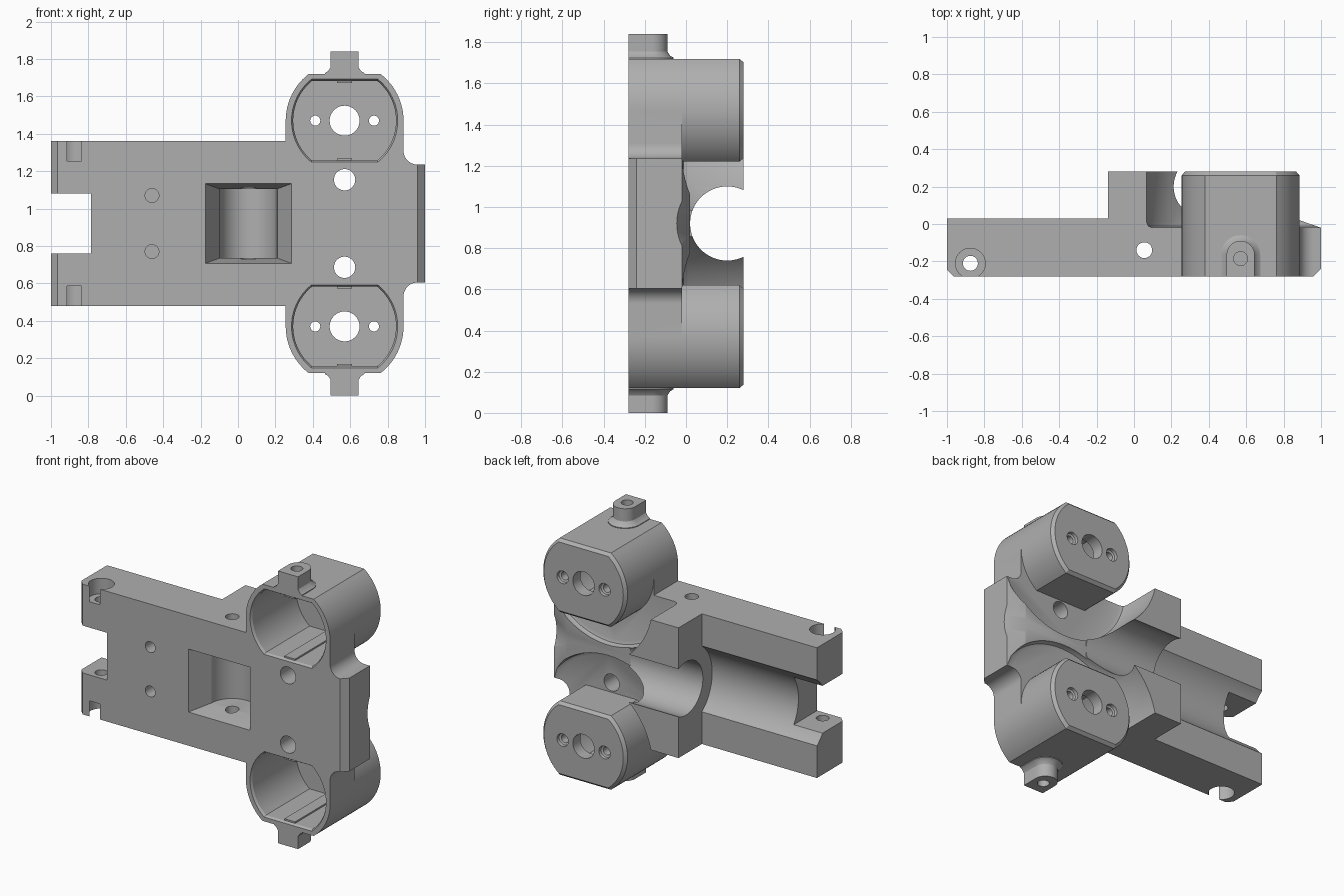
import bpy, bmesh, math

cube = bpy.data.objects.get("Cube")
if cube:
    bpy.data.objects.remove(cube, do_unlink=True)

grey = bpy.data.materials.new("machined grey")
grey.use_nodes = True
tone = (0.43, 0.43, 0.43, 1)
grey.diffuse_color = tone
grey.node_tree.nodes["Principled BSDF"].inputs["Base Color"].default_value = tone

MID = 0.92                     # mirror height
FRONT, BACK = -0.28, 0.28
CUP_X, CUP_DZ = 0.57, 0.55     # cup axis, offset from the mirror height


def loft(name, axis, rings):
    """Solid through rings of 2D points, each placed at a position on the axis."""
    place = {"x": lambda p, t: (t, p[0], p[1]),
             "y": lambda p, t: (p[0], t, p[1]),
             "z": lambda p, t: (p[0], p[1], t)}[axis]
    bm = bmesh.new()
    loops = [[bm.verts.new(place(p, t)) for p in pts] for t, pts in rings]
    n = len(loops[0])
    for a, b in zip(loops, loops[1:]):
        for i in range(n):
            j = (i + 1) % n
            bm.faces.new((a[i], a[j], b[j], b[i]))
    bm.faces.new(loops[0])
    bm.faces.new(loops[-1])
    bmesh.ops.recalc_face_normals(bm, faces=bm.faces)
    me = bpy.data.meshes.new(name)
    bm.to_mesh(me)
    bm.free()
    me.materials.append(grey)
    ob = bpy.data.objects.new(name, me)
    bpy.context.collection.objects.link(ob)
    return ob


def prism(name, axis, pts, a, b):
    return loft(name, axis, [(a, pts), (b, pts)])


def rect(u0, u1, v0, v1):
    return [(u0, v0), (u1, v0), (u1, v1), (u0, v1)]


def arc(u, v, r, a0, a1, n=24):
    return [(u + r * math.cos(a0 + (a1 - a0) * i / n),
             v + r * math.sin(a0 + (a1 - a0) * i / n)) for i in range(n + 1)]


def circle(u, v, r, n=64):
    return arc(u, v, r, 0, math.tau, n)[:-1]


def rod(name, axis, u, v, r, a, b, n=48):
    return prism(name, axis, circle(u, v, r, n), a, b)


def flat_circle(u, v, r, half):
    """Circle with its top and bottom cut flat."""
    a = math.asin(half / r)
    return arc(u, v, r, -a, a) + arc(u, v, r, math.pi - a, math.pi + a)


def combine(body, part, operation):
    mod = body.modifiers.new("bool", "BOOLEAN")
    mod.operation, mod.solver, mod.object = operation, "EXACT", part
    dg = bpy.context.evaluated_depsgraph_get()
    me = bpy.data.meshes.new_from_object(body.evaluated_get(dg))
    body.modifiers.clear()
    body.data = me
    bpy.data.objects.remove(part, do_unlink=True)


def add(part):
    combine(body, part, "UNION")


def cut(part):
    combine(body, part, "DIFFERENCE")


# Main plate with raised bearing block
body = prism("mount_body", "z",
             [(-1, -0.245), (-0.965, FRONT), (0.4, FRONT), (0.4, BACK),
              (-0.14, BACK), (-0.14, 0.03), (-1, 0.03)], MID - 0.44, MID + 0.44)
# End flange and the web joining the cups
add(prism("flange", "z",
          [(0.3, FRONT), (0.96, FRONT), (1, -0.24), (1, -0.02), (0.885, 0.02), (0.3, 0.02)],
          MID - 0.315, MID + 0.315))
add(prism("web", "y", rect(0.255, 0.885, MID - CUP_DZ, MID + CUP_DZ), FRONT, -0.01))
for s in (1, -1):
    corner = arc(0.96, MID + s * 0.39, 0.075, math.pi, math.pi + s * math.pi / 2, 12)
    add(prism("corner_fillet", "y",
              corner + [(0.96, MID + s * 0.3), (0.87, MID + s * 0.3), (0.87, MID + s * 0.39)],
              FRONT, -0.02))

# Round clearance about each cup
for s in (1, -1):
    z = MID + s * CUP_DZ
    cut(loft("clearance", "y", [(t, circle(CUP_X, z, r, 96)) for t, r in
                                ((-0.02, 0.485), (-0.011, 0.506), (0.01, 0.515), (0.4, 0.515))]))

# Shaft bore, wide groove and flared exit
cut(rod("bore", "x", 0.2, MID, 0.18, -0.5, 1.2, 96))
cut(rod("groove", "x", 0.2, MID, 0.28, -1.2, -0.14, 96))
cut(loft("flare", "x", [(0.86, circle(0.2, MID, 0.175)), (1.02, circle(0.2, MID, 0.255))]))
cut(prism("end_slot", "y", rect(-1.1, -0.785, MID - 0.16, MID + 0.16), -0.4, 0.4))

# Cups with their tabs
for s in (1, -1):
    z = MID + s * CUP_DZ
    add(loft("cup", "y", [(FRONT, flat_circle(CUP_X, z, 0.315, 0.25)),
                          (0.26, flat_circle(CUP_X, z, 0.315, 0.25)),
                          (BACK, flat_circle(CUP_X, z, 0.297, 0.232))]))

    def tab_outline(r):
        return [(CUP_X - r, FRONT)] + arc(CUP_X, -0.165, r, math.pi, 0) + [(CUP_X + r, FRONT)]

    add(loft("tab", "z", [(MID + s * h, tab_outline(r)) for h, r in
                          ((0.78, 0.105), (0.805, 0.105), (0.815, 0.088),
                           (0.835, 0.075), (MID, 0.075))]))
    cut(rod("tab_hole", "z", CUP_X, -0.185, 0.037, MID + s * 0.81, MID + s * 0.95))

    # Pocket with chamfered mouth, then the holes in its floor
    cut(loft("pocket", "y", [(t, flat_circle(CUP_X, z, r, r - 0.0625)) for t, r in
                             ((-0.3, 0.284), (FRONT, 0.284), (-0.265, 0.275), (0.2, 0.275))]))
    cut(rod("centre_hole", "y", CUP_X, z, 0.08, 0.1, 0.4))
    for side in (1, -1):
        cut(loft("screw_hole", "y", [(t, circle(CUP_X + side * 0.157, z, r, 32)) for t, r in
                                     ((0.1, 0.027), (0.255, 0.027), (0.26, 0.04), (0.3, 0.045))]))
        # Locating ribs on the flats
        rib = z + side * 0.214
        add(prism("rib", "y", rect(CUP_X - 0.04, CUP_X + 0.04, rib - 0.012, rib + 0.012),
                  -0.262, 0.21))

    # Plate holes
    cut(rod("through_hole", "y", CUP_X, MID + s * 0.234, 0.057, -0.4, 0.1))
    cut(rod("blind_hole", "y", -0.46, MID + s * 0.15, 0.037, -0.4, -0.13))
    cut(rod("clamp_hole", "z", -0.875, -0.21, 0.04, MID + s * 0.1, MID + s * 0.5))
    cut(rod("clamp_recess", "z", -0.875, -0.21, 0.08, MID + s * 0.335, MID + s * 0.5))

# Front window opening into an upright round chamber
cut(loft("window", "y", [(t, rect(0.055 - w, 0.055 + w, MID - h, MID + h)) for t, w, h in
                         ((-0.3, 0.23, 0.213), (FRONT, 0.23, 0.213), (-0.14, 0.155, 0.185))]))
cut(rod("chamber", "z", 0.055, -0.14, 0.154, MID - 0.185, MID + 0.185, 64))
cut(rod("cross_pin_hole", "z", 0.055, -0.14, 0.042, 0.3, 1.5))

# Clean up and shade
bm = bmesh.new()
bm.from_mesh(body.data)
bmesh.ops.remove_doubles(bm, verts=bm.verts, dist=0.0002)
bm.to_mesh(body.data)
bm.free()
bpy.ops.object.select_all(action="DESELECT")
body.select_set(True)
bpy.context.view_layer.objects.active = body
bpy.ops.object.shade_smooth_by_angle(angle=math.radians(28))
